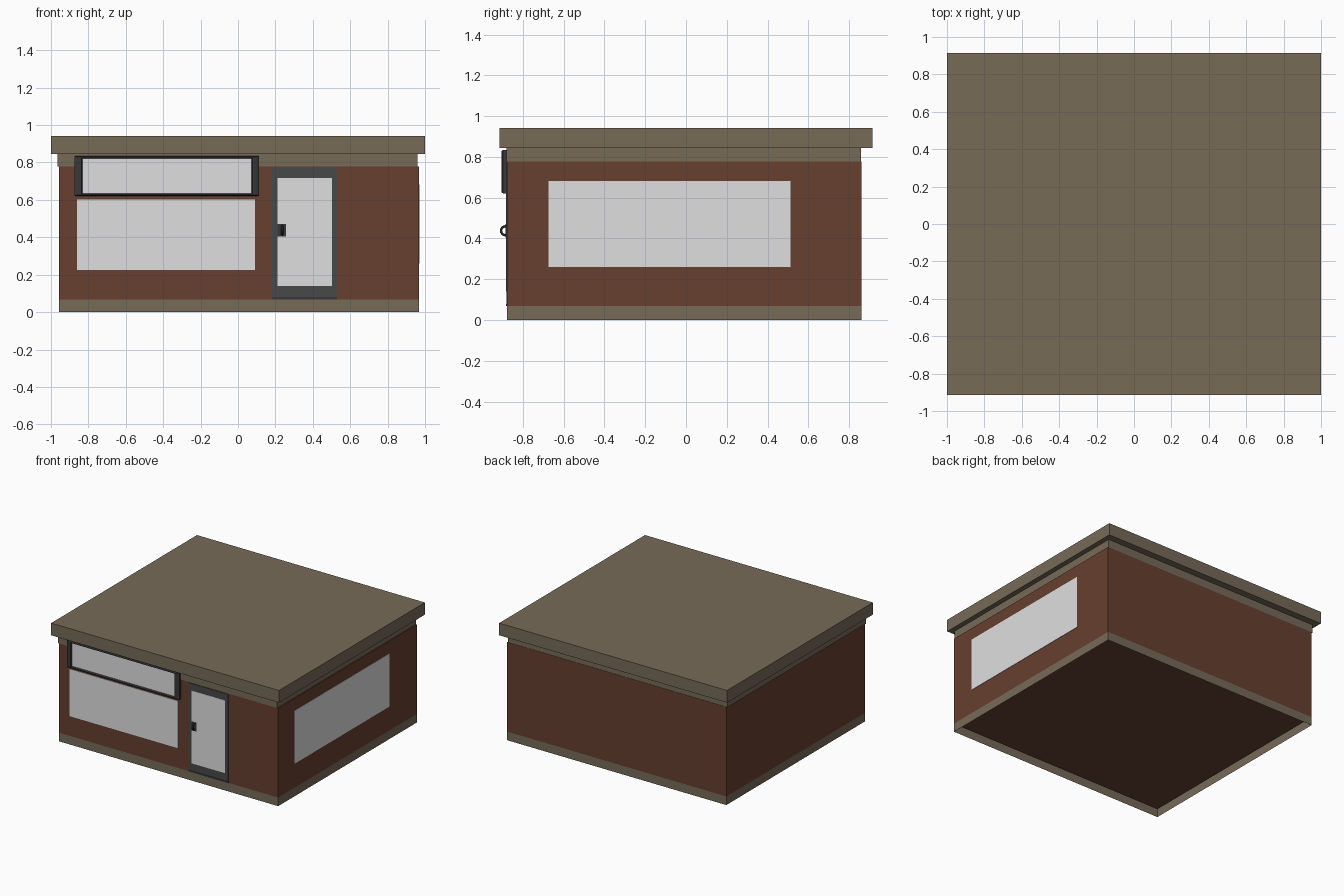
import bpy, bmesh, math
from mathutils import Vector

if "Cube" in bpy.data.objects:
    bpy.data.objects.remove(bpy.data.objects["Cube"])


def mat(name, r, g, b):
    m = bpy.data.materials.new(name)
    m.diffuse_color = (r, g, b, 1)
    m.use_nodes = True
    m.node_tree.nodes["Principled BSDF"].inputs["Base Color"].default_value = m.diffuse_color
    return m


STONE = mat("olive_stone", 0.180, 0.145, 0.097)
BRICK = mat("red_brown_wall", 0.134, 0.050, 0.029)
GLASS = mat("pale_glass", 0.74, 0.74, 0.74)
METAL = mat("grey_metal", 0.064, 0.066, 0.066)
DARK = mat("dark_metal", 0.040, 0.040, 0.042)
BLACK = mat("black_metal", 0.020, 0.020, 0.020)


def finish(name, bm, material):
    bmesh.ops.recalc_face_normals(bm, faces=bm.faces)
    me = bpy.data.meshes.new(name)
    bm.to_mesh(me)
    bm.free()
    me.materials.append(material)
    ob = bpy.data.objects.new(name, me)
    bpy.context.collection.objects.link(ob)
    return ob


def box(name, x, y, z, material, open_ends=False):
    """Box from (min, max) ranges; open_ends drops the top and bottom."""
    bm = bmesh.new()
    bmesh.ops.create_cube(bm, size=1)
    for v in bm.verts:
        v.co = Vector([r[0] if c < 0 else r[1] for c, r in zip(v.co, (x, y, z))])
    if open_ends:
        bm.normal_update()
        caps = [f for f in bm.faces if abs(f.normal.z) > 0.9]
        bmesh.ops.delete(bm, geom=caps, context='FACES_ONLY')
    return finish(name, bm, material)


def frame(name, x, z, rings, material):
    """Front-facing frame lofted through (x inset, z inset, y) rectangles."""
    bm = bmesh.new()
    loops = []
    for ix, iz, y in rings:
        a, b, c, d = x[0] + ix, x[1] - ix, z[0] + iz, z[1] - iz
        loops.append([bm.verts.new(p) for p in
                      ((a, y, c), (b, y, c), (b, y, d), (a, y, d))])
    for l0, l1 in zip(loops, loops[1:]):
        for i in range(4):
            j = (i + 1) % 4
            bm.faces.new((l0[i], l0[j], l1[j], l1[i]))
    return finish(name, bm, material)


# Building shell: open base band, closed wall block, trim band, flat roof slab
WX, WY = (-0.957, 0.967), (-0.877, 0.861)
box("base_band", WX, WY, (0, 0.068), STONE, open_ends=True)
box("walls", WX, WY, (0.068, 0.778), BRICK)
box("upper_trim", (-0.966, 0.960), (-0.880, 0.859), (0.778, 0.845), STONE)
box("roof_slab", (-1, 1), (-0.914, 0.914), (0.844, 0.941), STONE)

# Windows
box("front_window", (-0.862, 0.090), (-0.880, -0.876), (0.226, 0.601), GLASS)
box("side_window", (0.965, 0.970), (-0.674, 0.512), (0.260, 0.681), GLASS)

# Sign box above the front window
SX, SZ = (-0.874, 0.113), (0.621, 0.834)
frame("sign_frame", SX, SZ,
      [(0, 0, -0.875), (0, 0, -0.897), (0.02, 0.006, -0.905),
       (0.036, 0.010, -0.905), (0.042, 0.014, -0.889)], DARK)
box("sign_panel", (-0.834, 0.073), (-0.890, -0.884), (0.633, 0.822), GLASS)

# Door: frame, glass and threshold
DX, DZ = (0.182, 0.530), (0.068, 0.772)
box("door_frame", DX, (-0.881, -0.876), DZ, METAL)
box("door_glass", (0.212, 0.502), (-0.883, -0.880), (0.140, 0.718), GLASS)
box("door_threshold", DX, (-0.883, -0.876), (0.068, 0.080), DARK)

# Door handle: plate and half-round pull
box("handle_plate", (0.212, 0.256), (-0.886, -0.880), (0.404, 0.472), DARK)
cu = bpy.data.curves.new("handle_pull", 'CURVE')
cu.dimensions = '3D'
cu.bevel_depth = 0.007
cu.bevel_resolution = 1
sp = cu.splines.new('POLY')
N = 9
sp.points.add(N - 1)
for i, p in enumerate(sp.points):
    t = math.pi * i / (N - 1)
    p.co = (0.236, -0.884 - 0.023 * math.sin(t), 0.438 + 0.022 * math.cos(t), 1)
cu.materials.append(BLACK)
bpy.context.collection.objects.link(bpy.data.objects.new("handle_pull", cu))
